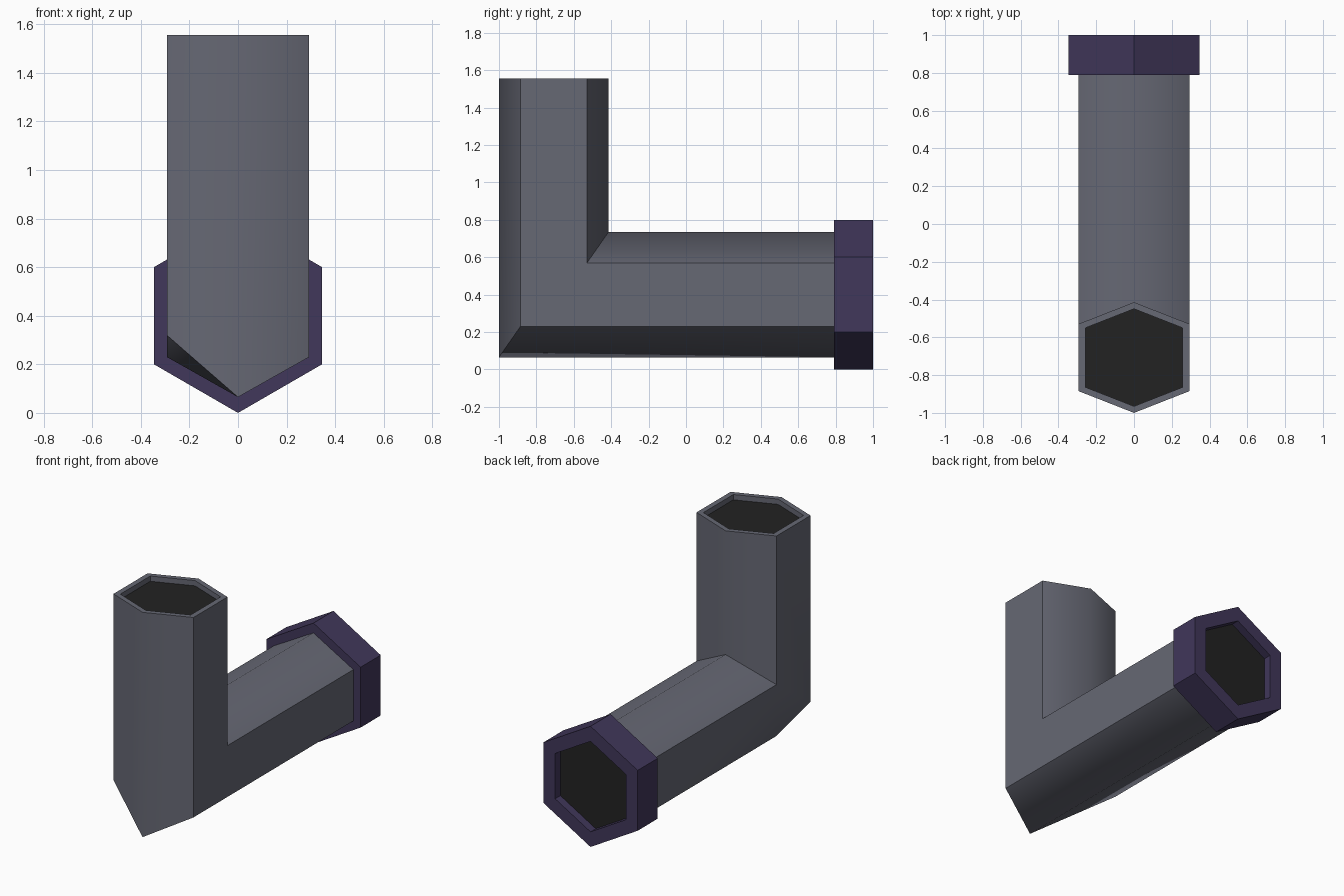
import bpy, bmesh, math
from mathutils import Vector

cube = bpy.data.objects.get("Cube")
if cube:
    bpy.data.objects.remove(cube, do_unlink=True)


def material(name, rgb):
    m = bpy.data.materials.new(name)
    m.use_nodes = True
    m.diffuse_color = (*rgb, 1)
    m.node_tree.nodes["Principled BSDF"].inputs["Base Color"].default_value = (*rgb, 1)
    return m


grey = material("slate grey", (0.133, 0.138, 0.174))
purple = material("dark purple", (0.052, 0.038, 0.103))
black = material("near black", (0.016, 0.016, 0.016))

# Hexagon outline: point first, then round the +x side; (x, v) with v from point to point
def hexagon(half_x, point, side):
    return [(0, -point), (half_x, -side), (half_x, side),
            (0, point), (-half_x, side), (-half_x, -side)]


def ring(bm, coords):
    return [bm.verts.new(c) for c in coords]


def bridge(bm, a, b):
    for i in range(6):
        j = (i + 1) % 6
        bm.faces.new((a[i], a[j], b[j], b[i]))


def finish(bm, name, mats, smooth_angle=None):
    bmesh.ops.recalc_face_normals(bm, faces=bm.faces)
    mesh = bpy.data.meshes.new(name)
    bm.to_mesh(mesh)
    bm.free()
    ob = bpy.data.objects.new(name, mesh)
    bpy.context.collection.objects.link(ob)
    for m in mats:
        mesh.materials.append(m)
    if smooth_angle:
        bpy.ops.object.select_all(action="DESELECT")
        ob.select_set(True)
        bpy.context.view_layer.objects.active = ob
        bpy.ops.object.shade_smooth_by_angle(angle=math.radians(smooth_angle))
    return ob


# Elbow pipe: an upright and a level hexagonal tube meeting at a mitre
UP_Y, AXIS_Z, TOP, END = -0.707, 0.4, 1.555, 0.8
upright = hexagon(0.293, 0.293, 0.178)
level = hexagon(0.293, 0.335, 0.17)
bm = bmesh.new()
rim = ring(bm, [(x, UP_Y + v, TOP) for x, v in upright])
mitre = ring(bm, [(x, UP_Y + u, AXIS_Z + v) for (x, u), (_, v) in zip(upright, level)])
end = ring(bm, [(x, END, AXIS_Z + v) for x, v in level])

# The lower -x corner is cut off, so each tube has its own corner there
mitre[5].co.z = 0.32
cut = bm.verts.new((-0.293, UP_Y + 0.178, AXIS_Z - 0.17))
bridge(bm, rim, mitre)
bridge(bm, mitre[:5] + [cut], end)
bm.faces.new((mitre[0], mitre[5], cut))
bm.faces.new((mitre[4], mitre[5], cut))

# Lip and recessed dark opening at the top
lip = ring(bm, [(x * 0.88, UP_Y + v * 0.88, TOP) for x, v in upright])
floor = ring(bm, [(v.co.x, v.co.y, TOP - 0.035) for v in lip])
bridge(bm, rim, lip)
bridge(bm, lip, floor)
bm.faces.new(floor).material_index = 1
finish(bm, "elbow_pipe", [grey, black], 60)

# Collar: thick hexagonal ring with a recessed dark opening
bm = bmesh.new()
outline = hexagon(0.346, 0.4, 0.2)
rings = [ring(bm, [(x * s, y, AXIS_Z + v * s) for x, v in outline])
         for s, y in ((1, 0.79), (1, 1), (0.75, 1), (0.75, 0.945))]
for a, b in zip(rings, rings[1:]):
    bridge(bm, a, b)
bm.faces.new(rings[0])
bm.faces.new(rings[-1]).material_index = 1
finish(bm, "end_collar", [purple, black])
